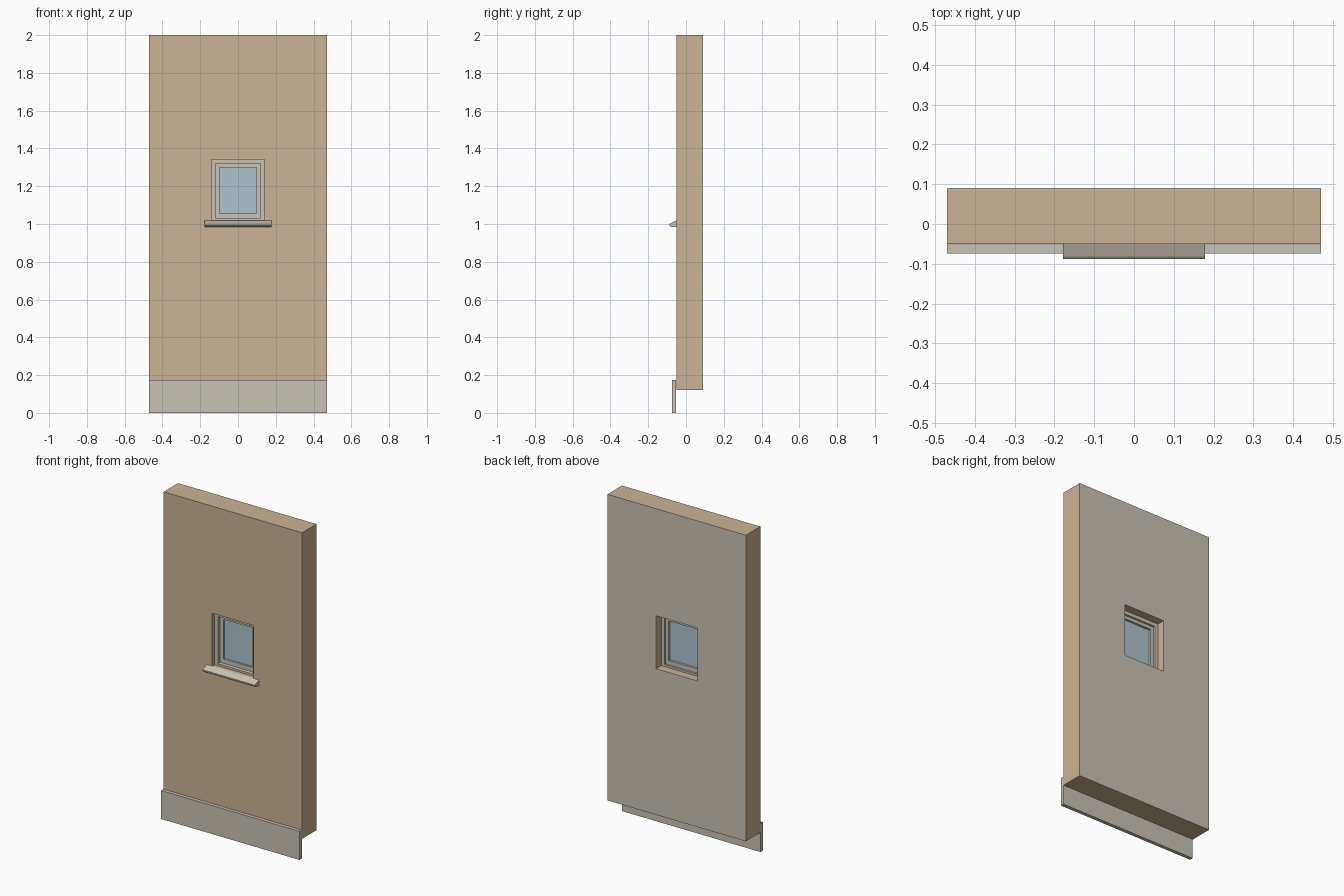
import bpy

if "Cube" in bpy.data.objects:
    bpy.data.objects.remove(bpy.data.objects["Cube"])


def material(name, rgb):
    m = bpy.data.materials.new(name)
    lin = [((c / 255 + 0.055) / 1.055) ** 2.4 for c in rgb]
    m.diffuse_color = (*lin, 1)
    m.use_nodes = True
    m.node_tree.nodes["Principled BSDF"].inputs["Base Color"].default_value = m.diffuse_color
    return m


TAN = material("tan_wall", (203, 180, 147))
GREY = material("warm_grey", (202, 196, 182))
GLASS = material("pale_blue_glass", (174, 197, 205))


def build(name, verts, faces, mat):
    me = bpy.data.meshes.new(name)
    me.from_pydata(verts, [], faces)
    me.materials.append(mat)
    ob = bpy.data.objects.new(name, me)
    bpy.context.collection.objects.link(ob)
    return ob


def ring(name, outer, inner, y0, y1, mat):
    """Rectangular slab with a rectangular hole; rects are (half width, z0, z1)."""
    verts = []
    for y in (y0, y1):
        for w, a, b in (outer, inner):
            verts += [(-w, y, a), (w, y, a), (w, y, b), (-w, y, b)]
    faces = []
    for i in range(4):
        j = (i + 1) % 4
        faces += [(i, j, j + 4, i + 4),                # front
                  (i + 8, i + 12, j + 12, j + 8),      # back
                  (i, i + 8, j + 8, j),                # outer edge
                  (i + 4, j + 4, j + 12, i + 12)]      # hole edge
    return build(name, verts, faces, mat)


def extrude_x(name, profile, w, mat):
    """Extrude a counter-clockwise (y, z) profile from -w to w along x."""
    n = len(profile)
    verts = [(x, y, z) for x in (-w, w) for y, z in profile]
    faces = [tuple(reversed(range(n))), tuple(range(n, 2 * n))]
    faces += [(i, (i + 1) % n, (i + 1) % n + n, i + n) for i in range(n)]
    return build(name, verts, faces, mat)


def box(name, w, y0, y1, z0, z1, mat):
    return extrude_x(name, [(y0, z0), (y1, z0), (y1, z1), (y0, z1)], w, mat)


# Wall with its window opening, and the inner lining
WALL = (0.47, 0.12, 2.0)
OPENING = (0.14, 1.017, 1.342)
ring("wall", WALL, OPENING, -0.05, 0.084, TAN)
ring("inner_lining", WALL, OPENING, 0.084, 0.09, GREY)

# Plinth board hanging below the wall
box("plinth_board", 0.47, -0.074, -0.052, 0, 0.175, GREY)

# Window frame, stop, sash and pane
FRAME_HOLE = (0.119, 1.029, 1.319)
PANE = (0.098, 1.055, 1.298)
ring("window_frame", OPENING, FRAME_HOLE, -0.026, 0.04, GREY)
ring("window_sash", FRAME_HOLE, PANE, -0.003, 0.028, GREY)
box("window_pane", PANE[0], 0.009, 0.015, PANE[1], PANE[2], GLASS)

# Sloping outer sill
extrude_x("window_sill", [(-0.05, 0.985), (-0.05, 1.018), (-0.082, 1.005),
                          (-0.088, 1.0), (-0.088, 0.992), (-0.08, 0.985)][::-1],
          0.178, GREY)
